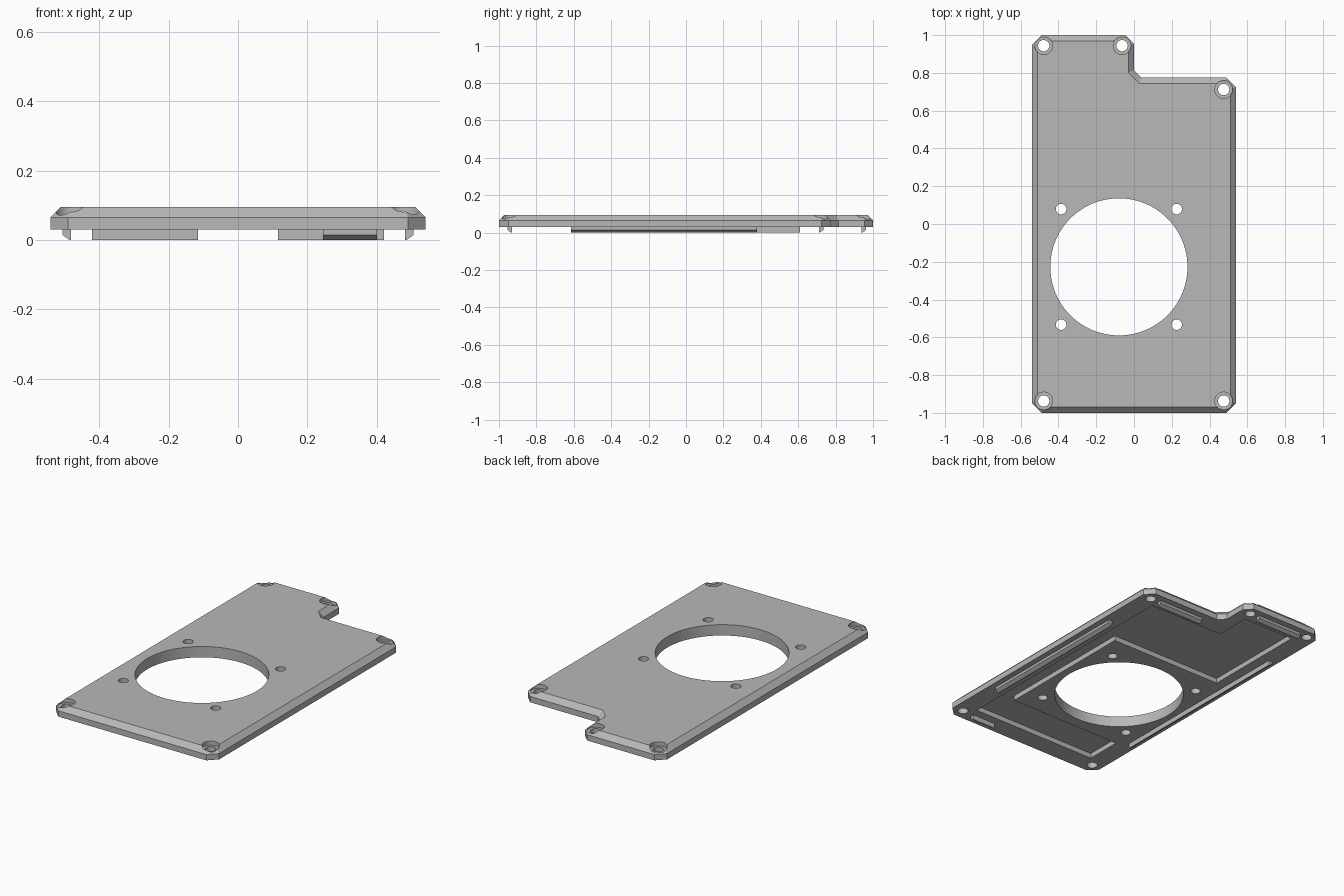
import bpy, bmesh
from mathutils import Vector

cube = bpy.data.objects.get("Cube")
if cube:
    bpy.data.objects.remove(cube, do_unlink=True)

grey = bpy.data.materials.new("plain grey")
grey.use_nodes = True
grey.diffuse_color = (0.48, 0.48, 0.48, 1)
grey.node_tree.nodes["Principled BSDF"].inputs["Base Color"].default_value = grey.diffuse_color


def loft(name, rings):
    """Closed solid through matching rings of points."""
    bm = bmesh.new()
    loops = [[bm.verts.new(p) for p in ring] for ring in rings]
    bm.faces.new(loops[0])
    bm.faces.new(loops[-1])
    n = len(loops[0])
    for a, b in zip(loops, loops[1:]):
        for i in range(n):
            j = (i + 1) % n
            bm.faces.new((a[i], a[j], b[j], b[i]))
    bmesh.ops.recalc_face_normals(bm, faces=bm.faces)
    mesh = bpy.data.meshes.new(name)
    bm.to_mesh(mesh)
    bm.free()
    mesh.materials.append(grey)
    obj = bpy.data.objects.new(name, mesh)
    bpy.context.collection.objects.link(obj)
    return obj


def at_height(outline, z):
    return [(x, y, z) for x, y in outline]


def inset(outline, d):
    """Mitred inward offset of a counter-clockwise outline."""
    pts = [Vector(p) for p in outline]
    result = []
    for i, p in enumerate(pts):
        a = (p - pts[i - 1]).normalized()
        b = (pts[(i + 1) % len(pts)] - p).normalized()
        na, nb = Vector((-a.y, a.x)), Vector((-b.y, b.x))
        result.append(p + (na + nb) * d / (1 + na.dot(nb)))
    return result


def cylinder(x, y, radius, low, high, sides):
    bpy.ops.mesh.primitive_cylinder_add(vertices=sides, radius=radius, depth=high - low,
                                        location=(x, y, (low + high) / 2))
    obj = bpy.context.object
    obj.data.materials.append(grey)
    return obj


def cut(target, cutter):
    mod = target.modifiers.new("cut", 'BOOLEAN')
    mod.operation = 'DIFFERENCE'
    mod.solver = 'EXACT'
    mod.object = cutter
    bpy.context.view_layer.objects.active = target
    bpy.ops.object.modifier_apply(modifier=mod.name)
    bpy.data.objects.remove(cutter, do_unlink=True)


# Cover plate with a notched corner and a bevelled upper edge
outline = [(-0.49, -1), (0.49, -1), (0.54, -0.95), (0.54, 0.725), (0.49, 0.775),
           (0.04, 0.775), (0, 0.815), (0, 0.955), (-0.045, 1), (-0.49, 1),
           (-0.54, 0.95), (-0.54, -0.95)]
plate = loft("cover_plate", [at_height(outline, 0.03), at_height(outline, 0.065),
                             at_height(inset(outline, 0.03), 0.095)])

# Shallow pocket underneath, wrapped around the raised pad of the opening
pocket = [(-0.42, -0.88), (0.42, -0.88), (0.42, 0.66), (-0.08, 0.66), (-0.08, 0.88),
          (-0.42, 0.88), (-0.42, 0.225), (0.33, 0.225), (0.33, -0.66), (-0.42, -0.66)]
cut(plate, loft("pocket_cutter", [at_height(pocket, 0), at_height(pocket, 0.06)]))

# Large round opening with four mounting holes
cx, cy = -0.08, -0.227
cut(plate, cylinder(cx, cy, 0.363, -0.1, 0.2, 96))
for sx in (-1, 1):
    for sy in (-1, 1):
        cut(plate, cylinder(cx + sx * 0.306, cy + sy * 0.306, 0.028, -0.1, 0.2, 32))

# Counterbored corner screw holes
for x, y in [(-0.478, -0.937), (0.475, -0.937), (0.475, 0.712), (-0.063, 0.944), (-0.478, 0.944)]:
    cut(plate, cylinder(x, y, 0.03, -0.1, 0.2, 32))
    cut(plate, cylinder(x, y, 0.047, 0.071, 0.2, 32))

bpy.ops.object.select_all(action='DESELECT')
plate.select_set(True)
bpy.context.view_layer.objects.active = plate
bpy.ops.object.shade_smooth_by_angle(angle=0.35)


# Snap lips: vertical outer face, slanting in to a thin lower edge
def snap_lip(name, start, end, outward):
    profile = [(0, 0.033), (-0.024, 0.033), (-0.024, 0), (-0.02, 0), (0, 0.014)]
    rings = [[(p[0] + outward[0] * d, p[1] + outward[1] * d, z) for d, z in profile]
             for p in (start, end)]
    loft(name, rings)


snap_lip("left_lip", (0.505, -0.615), (0.505, 0.38), (1, 0))
snap_lip("right_lip", (-0.505, -0.615), (-0.505, 0.61), (-1, 0))
snap_lip("front_lip", (0.245, -0.955), (0.4, -0.955), (0, -1))
snap_lip("back_left_lip", (0.115, 0.735), (0.42, 0.735), (0, 1))
snap_lip("back_right_lip", (-0.42, 0.963), (-0.115, 0.963), (0, 1))
